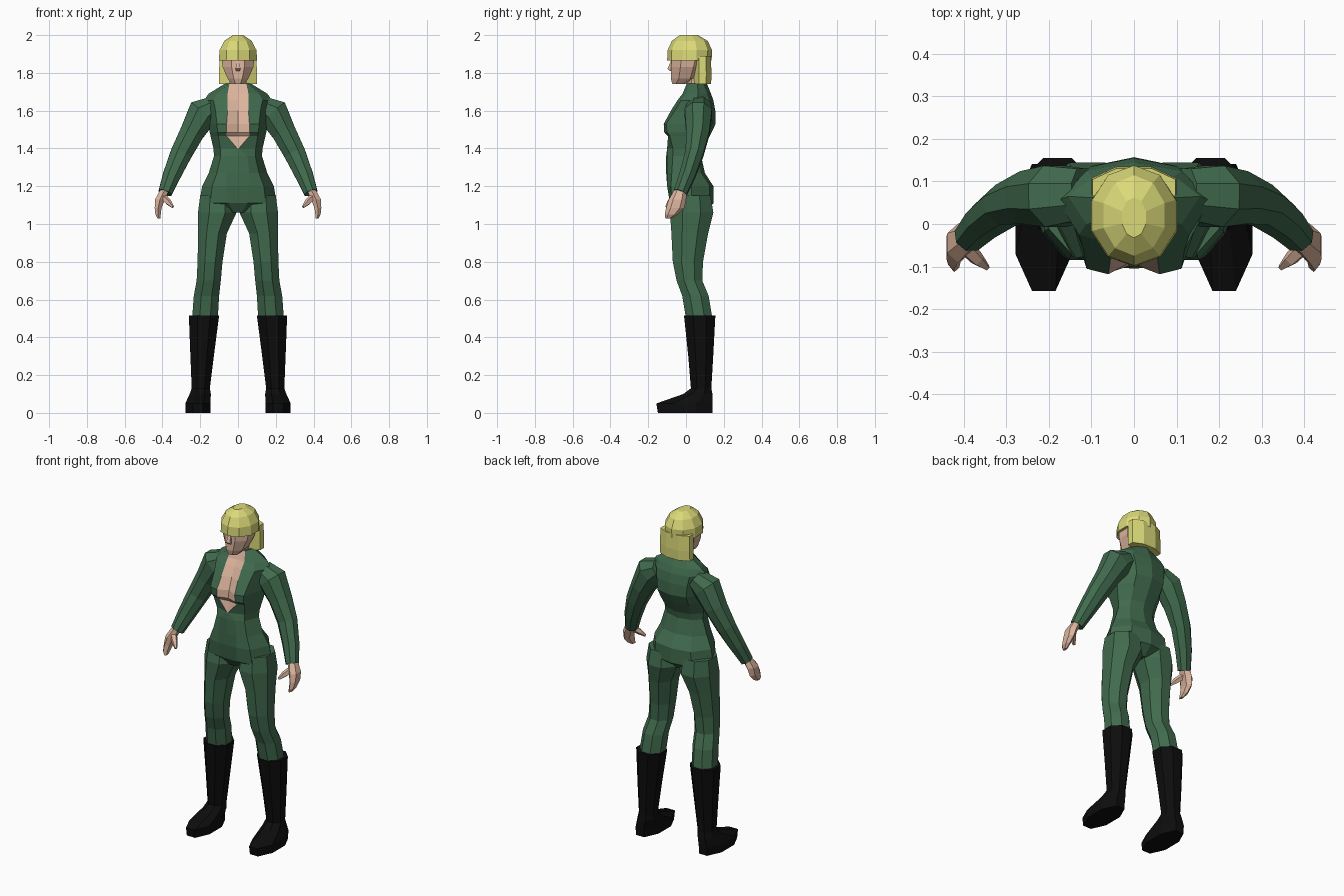
import bpy, bmesh, math
from mathutils import Vector


def material(name, rgb):
    m = bpy.data.materials.new(name)
    m.diffuse_color = (*rgb, 1)
    return m


GREEN = material("green suit", (0.052, 0.145, 0.075))
SKIN = material("skin", (0.72, 0.46, 0.34))
HAIR = material("blonde hair", (0.71, 0.70, 0.19))
BLACK = material("black boots", (0.004, 0.004, 0.004))


def loft(name, rings, mats, mirror=False, rule=None):
    """Skin a list of equal-length point rings and cap both ends."""
    bm = bmesh.new()
    vs = [[bm.verts.new(p) for p in ring] for ring in rings]
    n = len(vs[0])
    for i, (a, b) in enumerate(zip(vs, vs[1:])):
        for j in range(n):
            k = (j + 1) % n
            f = bm.faces.new((a[j], a[k], b[k], b[j]))
            if rule:
                f.material_index = rule(i, j, n)
    bm.faces.new(vs[0])
    bm.faces.new(vs[-1])
    bmesh.ops.recalc_face_normals(bm, faces=bm.faces)
    me = bpy.data.meshes.new(name)
    bm.to_mesh(me)
    bm.free()
    for m in mats:
        me.materials.append(m)
    ob = bpy.data.objects.new(name, me)
    bpy.context.collection.objects.link(ob)
    if mirror:
        ob.modifiers.new("mirror", "MIRROR").use_mirror_merge = False
    return ob


def tube(name, data, mat, n=8, flat=True, mirror=False):
    """Elliptic rings (x, y, z, rx, ry); level when flat, else square to the path."""
    centres = [Vector(d[:3]) for d in data]
    rings = []
    for i, d in enumerate(data):
        side, depth = Vector((1, 0, 0)), Vector((0, 1, 0))
        if not flat:
            t = (centres[min(i + 1, len(data) - 1)] - centres[max(i - 1, 0)]).normalized()
            side = t.cross(depth).normalized()
            depth = side.cross(t)
        k = 1 / math.cos(math.pi / n)
        ring = []
        for j in range(n):
            a = 2 * math.pi * (j + 0.5) / n
            ring.append(centres[i] + side * d[3] * k * math.cos(a) + depth * d[4] * k * math.sin(a))
        rings.append(ring)
    return loft(name, rings, [mat], mirror)


# Torso: z, neckline half width, half width, then y of centre, neckline, bust, side, back
TORSO = [
    (1.06, .02, .05, -.05, -.05, -.03, .03, .09),
    (1.11, .05, .205, -.085, -.085, -.075, .03, .145),
    (1.20, .06, .19, -.10, -.10, -.08, .03, .145),
    (1.27, .06, .155, -.105, -.10, -.075, .02, .10),
    (1.36, .05, .127, -.105, -.10, -.07, .02, .08),
    (1.40, .004, .13, -.10, -.10, -.07, .02, .09),
    (1.465, .06, .145, -.085, -.095, -.085, .03, .125),
    (1.485, .06, .15, -.095, -.115, -.10, .035, .135),
    (1.53, .06, .155, -.085, -.118, -.105, .04, .157),
    (1.60, .055, .165, -.06, -.08, -.06, .05, .155),
    (1.655, .055, .18, -.035, -.045, -.025, .055, .145),
    (1.69, .055, .155, -.015, -.018, .0, .065, .132),
    (1.745, .045, .066, .005, .005, .02, .06, .11),
]


def torso_ring(r):
    z, x1, w, fc, f1, f2, m, b = r
    half = [(x1, f1), (max(.72 * w, x1 + .003), f2), (w, m), (.62 * w, b - .02)]
    return ([(0, fc, z)] + [(x, y, z) for x, y in half] + [(0, b, z)]
            + [(-x, y, z) for x, y in reversed(half)])


# Open neckline: the two centre front columns above the waist are skin
loft("suit_torso", [torso_ring(r) for r in TORSO], [GREEN, SKIN],
     rule=lambda i, j, n: int(i >= 5 and j in (0, n - 1)))

# Sleeves
tube("sleeve", [(.12, .07, 1.63, .05, .06), (.185, .065, 1.59, .082, .072),
                (.243, .062, 1.485, .064, .062), (.30, .045, 1.375, .057, .048),
                (.35, .008, 1.26, .047, .042), (.386, -.03, 1.165, .036, .035)],
     GREEN, 8, False, True)

# Legs
tube("trouser_leg", [(.11, .03, 1.15, .09, .10), (.11, .03, 1.06, .102, .115),
                     (.135, .02, .95, .076, .097), (.148, .01, .80, .066, .08),
                     (.155, .018, .70, .064, .068), (.167, .05, .62, .067, .07),
                     (.175, .07, .50, .068, .07)], GREEN, 8, True, True)

# Boots
tube("boot", [(.18, .0725, .515, .08, .083), (.19, .078, .30, .062, .066),
              (.197, .08, .13, .048, .054), (.20, .063, .10, .056, .077),
              (.212, -.008, .05, .067, .149), (.212, -.005, 0, .066, .144)],
     BLACK, 8, True, True)

# Hands
tube("hand", [(.388, -.03, 1.18, .024, .028), (.413, -.045, 1.13, .026, .04),
              (.423, -.057, 1.085, .018, .042), (.423, -.078, 1.05, .014, .03),
              (.418, -.093, 1.03, .008, .014)], SKIN, 6, True, True)
tube("thumb", [(.40, -.05, 1.145, .016, .018), (.368, -.083, 1.115, .014, .014),
               (.345, -.103, 1.09, .006, .006)], SKIN, 5, False, True)

# Neck, head and nose
tube("neck", [(0, .06, 1.66, .05, .045), (0, .05, 1.74, .044, .045),
              (0, .04, 1.82, .044, .045)], SKIN)
tube("head", [(0, -.04, 1.74, .03, .032), (0, -.008, 1.77, .055, .072),
              (0, .005, 1.83, .081, .084), (0, .015, 1.89, .088, .09),
              (0, .02, 1.94, .07, .08)], SKIN)
tube("nose", [(0, -.07, 1.868, .006, .008), (0, -.08, 1.822, .013, .018),
              (0, -.075, 1.81, .01, .01)], SKIN, 4)

# Hair: cap with straight fringe, and the long back section
tube("hair_cap", [(0, .018, 1.865, .101, .112), (0, .02, 1.92, .098, .112),
                  (0, .02, 1.97, .072, .09), (0, .015, 2.0, .028, .045)], HAIR, 10)
tube("hair_back", [(0, .088, 1.74, .10, .045), (0, .088, 1.80, .10, .047),
                   (0, .086, 1.89, .098, .045)], HAIR)
